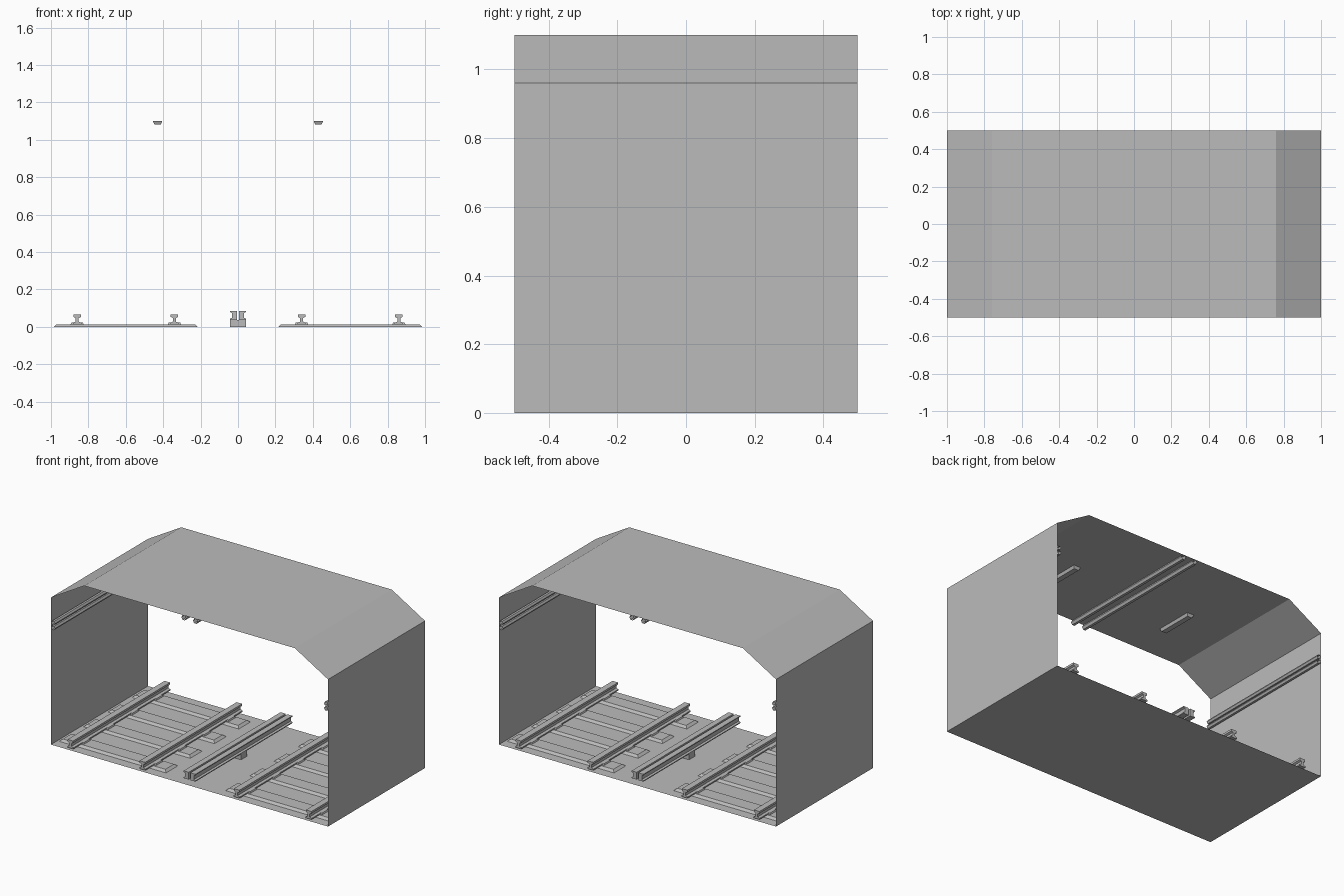
import bpy, bmesh, math

cube = bpy.data.objects.get("Cube")
if cube:
    bpy.data.objects.remove(cube, do_unlink=True)

GREY = (0.5, 0.5, 0.5, 1)
concrete = bpy.data.materials.new("plain_grey")
concrete.use_nodes = True
concrete.diffuse_color = GREY
concrete.node_tree.nodes["Principled BSDF"].inputs["Base Color"].default_value = GREY


def finish(name, bm):
    mesh = bpy.data.meshes.new(name)
    bm.to_mesh(mesh)
    bm.free()
    mesh.materials.append(concrete)
    obj = bpy.data.objects.new(name, mesh)
    bpy.context.scene.collection.objects.link(obj)
    return obj


def extrude(name, profile, x=0, z=0, y0=-0.5, y1=0.5, capped=True):
    """Sweep a closed x-z profile along y, with or without end faces."""
    bm = bmesh.new()
    ends = [[bm.verts.new((x + px, y, z + pz)) for px, pz in profile] for y in (y0, y1)]
    n = len(profile)
    for i in range(n):
        j = (i + 1) % n
        bm.faces.new((ends[0][i], ends[0][j], ends[1][j], ends[1][i]))
    if capped:
        for ring in ends:
            bm.faces.new(ring)
    bmesh.ops.recalc_face_normals(bm, faces=bm.faces[:])
    return finish(name, bm)


def slab(name, centre, size, inset=0, top=True):
    """Box whose upper (or lower) face is drawn in by inset."""
    bm = bmesh.new()
    bmesh.ops.create_cube(bm, size=1)
    for v in bm.verts:
        shrink = 2 * inset if (v.co.z > 0) == top else 0
        v.co.x *= size[0] - shrink
        v.co.y *= size[1] - shrink
        v.co.z *= size[2]
        v.co += centre_vec(centre)
    return finish(name, bm)


def centre_vec(c):
    from mathutils import Vector
    return Vector(c)


def mirrored(half):
    """Complete a right-hand half profile with its mirror image."""
    return half + [(-x, z) for x, z in reversed(half)]


# Tunnel lining: thin open-ended shell with sloped shoulders
extrude("tunnel_shell", mirrored([(1, 0), (1, 0.96), (0.76, 1.1)]), capped=False)

# Two tracks: sleepers, tie plates and running rails
rail = mirrored([(0.022, 0.014), (0.022, 0.022), (0.008, 0.028), (0.008, 0.047),
                 (0.02, 0.053), (0.02, 0.066)])
sleeper_rows = [-0.375, -0.125, 0.125, 0.375]
for side, label in ((-1, "right"), (1, "left")):
    for y in sleeper_rows:
        slab(f"{label}_sleeper", (side * 0.6, y, 0.007), (0.77, 0.12, 0.014), 0.015)
    for x in (0.34, 0.86):
        extrude(f"{label}_rail", rail, x=side * x)
        for y in sleeper_rows:
            slab(f"{label}_tie_plate", (side * x, y, 0.018), (0.07, 0.07, 0.01), 0.004)

# Central pair of channel beams on one support block
channel = [(0.006, 0.037), (0.043, 0.037), (0.043, 0.043), (0.032, 0.048),
           (0.032, 0.074), (0.043, 0.079), (0.043, 0.085), (0.006, 0.085)]
for side, label in ((-1, "right"), (1, "left")):
    extrude(f"{label}_centre_beam", [(side * x, z) for x, z in channel])
slab("centre_support", (0, 0, 0.0185), (0.086, 0.06, 0.037))

# Open-ended conduits along the ceiling and both walls
def conduit(name, x, z, r):
    ring = [(r * math.cos(a * math.pi / 3), r * math.sin(a * math.pi / 3)) for a in range(6)]
    extrude(name, ring, x=x, z=z, capped=False)


for side, label in ((-1, "right"), (1, "left")):
    conduit(f"{label}_ceiling_conduit", side * 0.042, 1.083, 0.017)
    for z in (0.765, 0.797):
        conduit(f"{label}_wall_conduit", side * 0.985, z, 0.014)
    # Ceiling lamp
    slab(f"{label}_ceiling_lamp", (side * 0.43, -0.125, 1.091), (0.05, 0.25, 0.018), 0.008, top=False)
